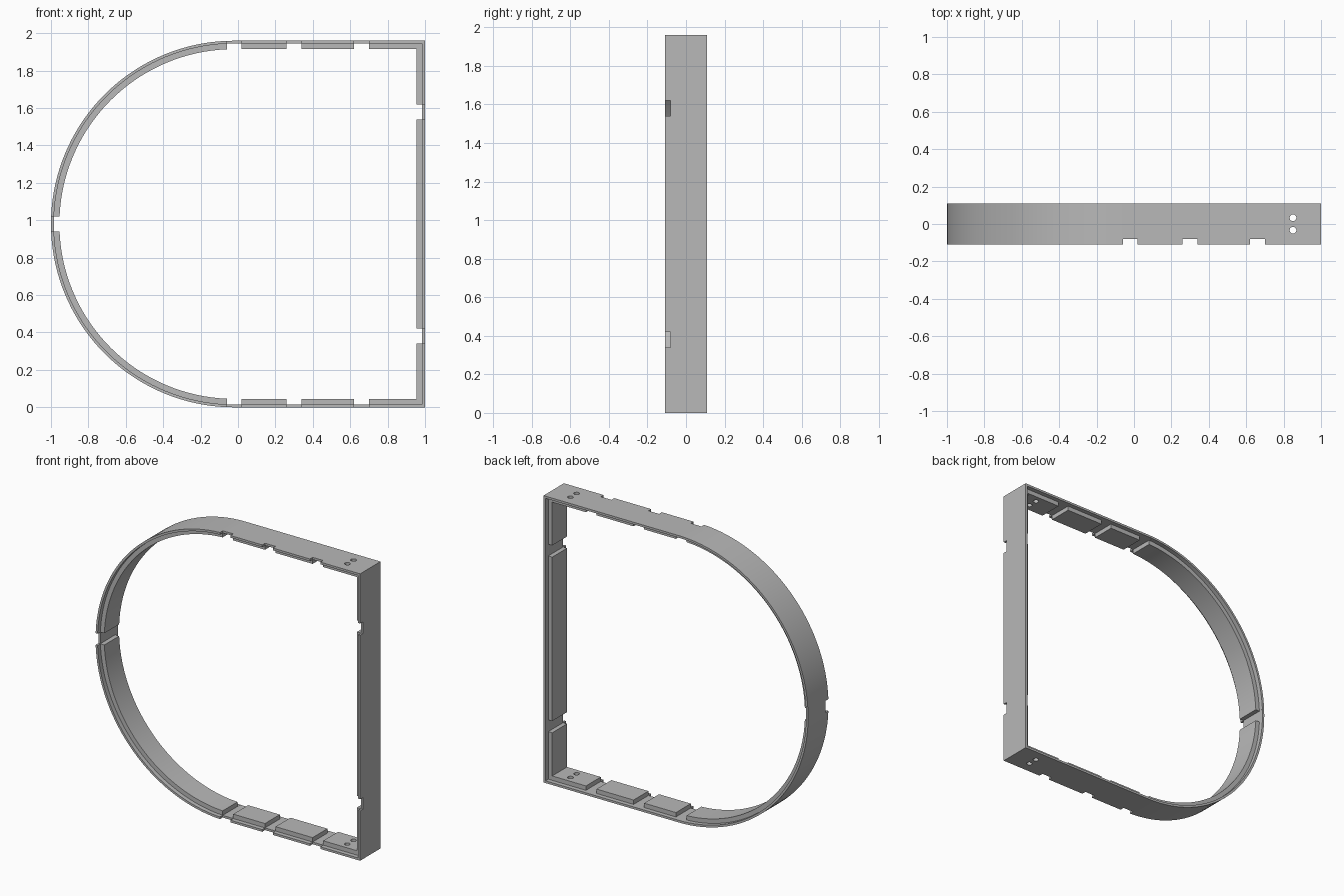
import bpy, bmesh, math
from mathutils import Matrix, Vector

cube = bpy.data.objects.get("Cube")
if cube:
    bpy.data.objects.remove(cube, do_unlink=True)

R = 0.98            # arc radius, half the height
CX = R - 1          # arc centre
SKIN, TOTAL = 0.015, 0.045
HALF, PAD_HALF = 0.11, 0.08
GAP = 0.08

grey = bpy.data.materials.new("plain grey")
grey.use_nodes = True
grey.diffuse_color = (0.48, 0.48, 0.48, 1)
grey.node_tree.nodes["Principled BSDF"].inputs["Base Color"].default_value = (0.48, 0.48, 0.48, 1)


def add_object(name, bm):
    bmesh.ops.recalc_face_normals(bm, faces=bm.faces)
    mesh = bpy.data.meshes.new(name)
    bm.to_mesh(mesh)
    bm.free()
    mesh.materials.append(grey)
    obj = bpy.data.objects.new(name, mesh)
    bpy.context.collection.objects.link(obj)
    return obj


def outline(inset, y, steps=72):
    """D-shaped loop, moved inward by inset."""
    pts = []
    for i in range(steps + 1):
        a = math.pi / 2 + math.pi * i / steps
        pts.append((CX + (R - inset) * math.cos(a), y, R + (R - inset) * math.sin(a)))
    return pts + [(1 - inset, y, inset), (1 - inset, y, 2 * R - inset)]


# Frame: T-shaped section swept around the D outline
section = [(0, -HALF), (SKIN, -HALF), (SKIN, -PAD_HALF), (TOTAL, -PAD_HALF),
           (TOTAL, PAD_HALF), (SKIN, PAD_HALF), (SKIN, HALF), (0, HALF)]
bm = bmesh.new()
rings = [[bm.verts.new(p) for p in outline(*s)] for s in section]
for k, ring in enumerate(rings):
    other = rings[(k + 1) % len(rings)]
    for i in range(len(ring)):
        j = (i + 1) % len(ring)
        bm.faces.new((ring[i], ring[j], other[j], other[i]))
frame = add_object("d_shaped_frame", bm)


def cut(bm):
    cutter = add_object("cutter", bm)
    mod = frame.modifiers.new("cut", 'BOOLEAN')
    mod.operation, mod.solver, mod.object = 'DIFFERENCE', 'EXACT', cutter
    bpy.context.view_layer.objects.active = frame
    bpy.ops.object.modifier_apply(modifier=mod.name)
    bpy.data.objects.remove(cutter, do_unlink=True)


def box(bm, lo, hi):
    lo, hi = Vector(lo), Vector(hi)
    m = Matrix.Translation((lo + hi) / 2) @ Matrix.Diagonal((*(hi - lo), 1))
    bmesh.ops.create_cube(bm, size=1, matrix=m)


# Gaps between the inner pads (full depth) and notches through the skin (front edge)
for depth, y0, y1 in ((SKIN, -0.2, 0.2), (-0.05, -0.2, -PAD_HALF)):
    bm = bmesh.new()
    g = GAP / 2
    for x in (CX, 0.3, 0.66):
        box(bm, (x - g, y0, depth), (x + g, y1, 0.1))
        box(bm, (x - g, y0, 2 * R - 0.1), (x + g, y1, 2 * R - depth))
    for z in (0.38, 2 * R - 0.38):
        box(bm, (0.9, y0, z - g), (1 - depth, y1, z + g))
    box(bm, (-1 + depth, y0, R - g), (-0.9, y1, R + g))
    cut(bm)

# Screw holes through the top and bottom
bm = bmesh.new()
for y in (-0.033, 0.033):
    for z in (0, 2 * R):
        bmesh.ops.create_cone(bm, cap_ends=True, segments=32, radius1=0.018, radius2=0.018,
                              depth=0.2, matrix=Matrix.Translation((0.85, y, z)))
cut(bm)

bpy.ops.object.select_all(action='DESELECT')
frame.select_set(True)
bpy.context.view_layer.objects.active = frame
bpy.ops.object.shade_smooth_by_angle(angle=math.radians(30))
